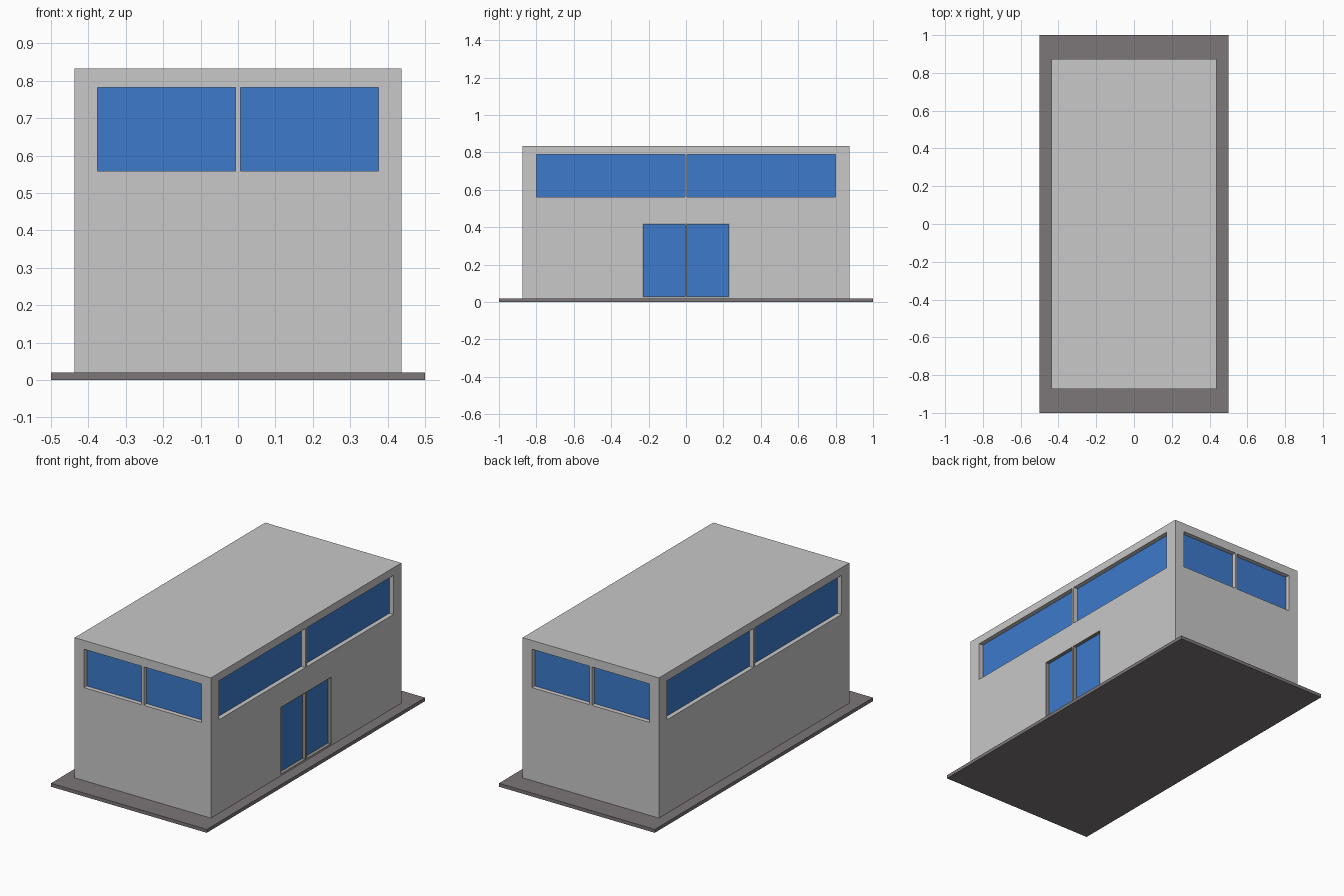
import bpy
import bmesh
from mathutils import Matrix, Vector

old = bpy.data.objects.get("Cube")
if old:
    bpy.data.objects.remove(old, do_unlink=True)


def material(name, rgb):
    mat = bpy.data.materials.new(name)
    mat.use_nodes = True
    mat.diffuse_color = (*rgb, 1)
    mat.node_tree.nodes["Principled BSDF"].inputs["Base Color"].default_value = (*rgb, 1)
    return mat


wall = material("light grey wall", (0.58, 0.58, 0.58))
paving = material("warm grey paving", (0.2, 0.18, 0.185))
glass = material("blue glass", (0.045, 0.195, 0.6))
trim = material("door frame grey", (0.29, 0.28, 0.265))


def boxes(name, spans, mat):
    """One object made of boxes, each given by its low and high corner."""
    bm = bmesh.new()
    for low, high in spans:
        low, high = Vector(low), Vector(high)
        size = Matrix.Diagonal((*(high - low), 1))
        bmesh.ops.create_cube(bm, size=1, matrix=Matrix.Translation((low + high) / 2) @ size)
    mesh = bpy.data.meshes.new(name)
    bm.to_mesh(mesh)
    bm.free()
    mesh.materials.append(mat)
    obj = bpy.data.objects.new(name, mesh)
    bpy.context.collection.objects.link(obj)
    return obj


HALF_X, HALF_Y, ROOF, SLAB = 0.437, 0.873, 0.833, 0.02
MULLION, DEPTH, PLATE = 0.0065, 0.03, 0.004


def on_wall(axis, sign, along, z, outer, inner):
    """Box on the wall facing sign*axis, from inset inner out to inset outer."""
    face = HALF_X if axis == 0 else HALF_Y
    d = sorted((sign * (face - outer), sign * (face - inner)))
    a = sorted(along)
    if axis == 0:
        return (d[0], a[0], z[0]), (d[1], a[1], z[1])
    return (a[0], d[0], z[0]), (a[1], d[1], z[1])


# Paving slab and solid building body
boxes("ground_slab", [((-0.5, -1, 0), (0.5, 1, SLAB))], paving)
body = boxes("building_walls", [((-HALF_X, -HALF_Y, SLAB), (HALF_X, HALF_Y, ROOF))], wall)

# Paired windows on all four walls
cuts = []
sides = [("front", 1, -1, 0.376, (0.559, 0.782)), ("back", 1, 1, 0.376, (0.559, 0.782)),
         ("left", 0, 1, 0.8, (0.562, 0.788)), ("right", 0, -1, 0.8, (0.562, 0.788))]
for name, axis, sign, reach, z in sides:
    panes = []
    for s in (-1, 1):
        along = (s * MULLION, s * reach)
        cuts.append(on_wall(axis, sign, along, z, -0.05, DEPTH))
        panes.append(on_wall(axis, sign, along, z, DEPTH - PLATE, DEPTH))
    boxes(name + "_windows", panes, glass)

# Double door with a thin frame
DOOR, TOP, SILL, RIM = 0.233, 0.42, 0.03, 0.005
door_recess = 0.024
cuts.append(on_wall(0, 1, (-DOOR, DOOR), (SILL - RIM, TOP), -0.05, door_recess))
boxes("door_glass", [on_wall(0, 1, (s * MULLION, s * (DOOR - RIM)), (SILL, TOP - RIM),
                             door_recess - PLATE, door_recess) for s in (-1, 1)], glass)
strips = [((-DOOR, DOOR), (SILL - RIM, SILL)), ((-DOOR, DOOR), (TOP - RIM, TOP)),
          ((-MULLION, MULLION), (SILL, TOP - RIM))]
strips += [((s * (DOOR - RIM), s * DOOR), (SILL, TOP - RIM)) for s in (-1, 1)]
boxes("door_frame", [on_wall(0, 1, a, z, 0, door_recess) for a, z in strips], trim)

# Cut the recesses into the body and drop the cutter
cutter = boxes("opening_cutter", cuts, wall)
cutter.hide_render = True
mod = body.modifiers.new("openings", "BOOLEAN")
mod.operation = "DIFFERENCE"
mod.solver = "EXACT"
mod.object = cutter
bpy.context.view_layer.update()
graph = bpy.context.evaluated_depsgraph_get()
result = bpy.data.meshes.new_from_object(body.evaluated_get(graph))
body.modifiers.clear()
body.data = result
for poly in result.polygons:
    poly.material_index = 0
bpy.data.objects.remove(cutter, do_unlink=True)
